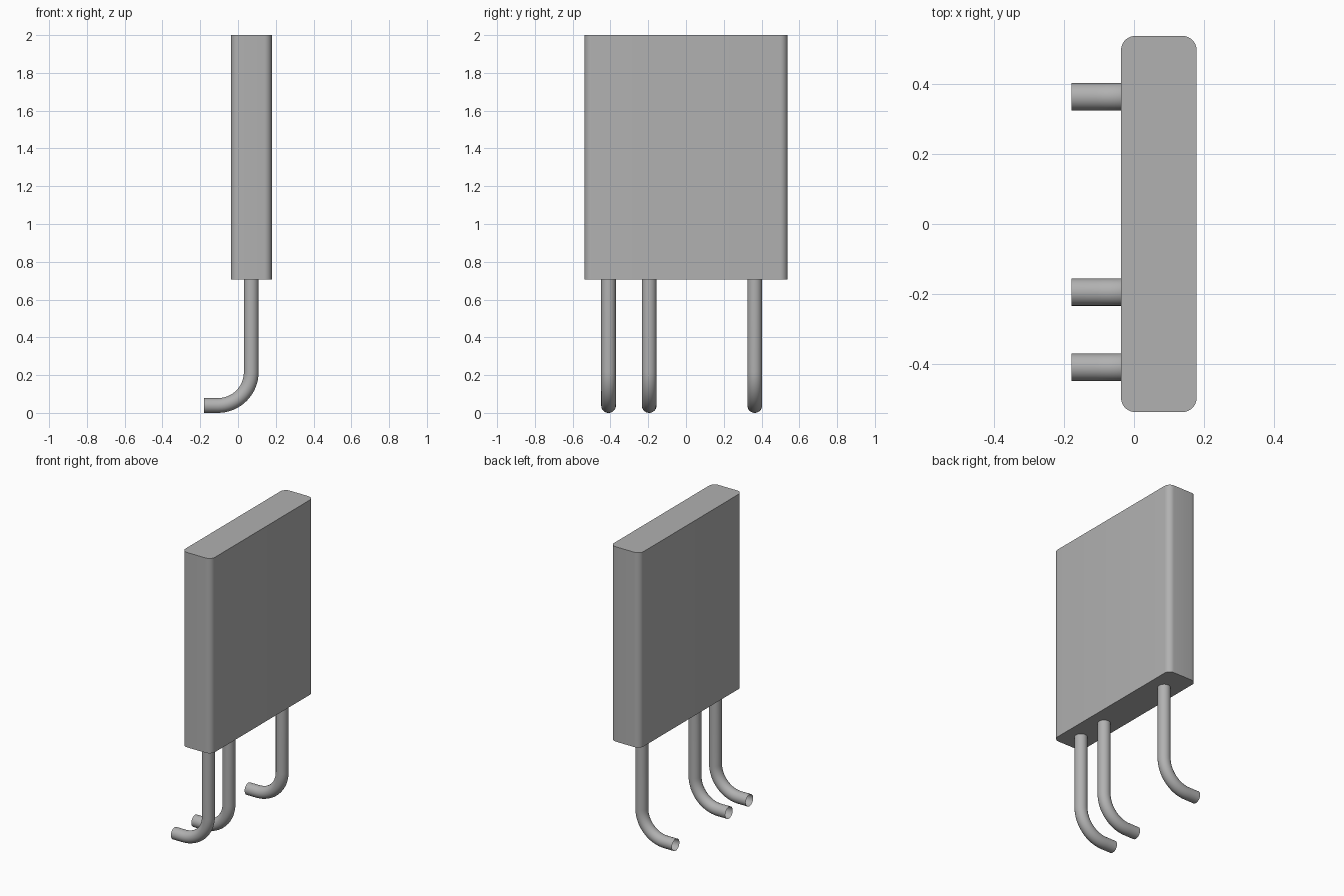
import bpy, bmesh
from math import sin, cos, pi, radians

if "Cube" in bpy.data.objects:
    bpy.data.objects.remove(bpy.data.objects["Cube"])

LEAD_R = 0.039
BEND_R = 0.177
LEAD_X = 0.07
BODY_Z = 0.706

# Mid grey shared by every part
grey = bpy.data.materials.new("mid_grey")
grey.diffuse_color = (0.44, 0.44, 0.44, 1)
grey.use_nodes = True
grey.node_tree.nodes["Principled BSDF"].inputs["Base Color"].default_value = grey.diffuse_color


def finish(obj):
    # Smooth curved walls, keep hard edges sharp
    bpy.ops.object.select_all(action='DESELECT')
    obj.select_set(True)
    bpy.context.view_layer.objects.active = obj
    bpy.ops.object.shade_smooth_by_angle(angle=radians(30))


def add_mesh(name, bm):
    bmesh.ops.recalc_face_normals(bm, faces=bm.faces)
    mesh = bpy.data.meshes.new(name)
    bm.to_mesh(mesh)
    bm.free()
    mesh.materials.append(grey)
    obj = bpy.data.objects.new(name, mesh)
    bpy.context.collection.objects.link(obj)
    finish(obj)
    return obj


def rounded_slab(name, x0, x1, y0, y1, z0, z1, radius, steps=8):
    # Rounded rectangle outline extruded upward
    corners = [(x1 - radius, y1 - radius), (x0 + radius, y1 - radius),
               (x0 + radius, y0 + radius), (x1 - radius, y0 + radius)]
    bm = bmesh.new()
    outline = []
    for i, (cx, cy) in enumerate(corners):
        for s in range(steps + 1):
            a = pi / 2 * (i + s / steps)
            outline.append(bm.verts.new((cx + radius * cos(a),
                                         cy + radius * sin(a), z0)))
    base = bm.faces.new(outline)
    top = bmesh.ops.extrude_face_region(bm, geom=[base], use_keep_orig=True)
    moved = [g for g in top['geom'] if isinstance(g, bmesh.types.BMVert)]
    bmesh.ops.translate(bm, verts=moved, vec=(0, 0, z1 - z0))
    return add_mesh(name, bm)


def bent_lead(name, y, sides=32, steps=16):
    # Path in the xz plane: (x, z, direction angle), straight - bend - straight
    cx, cz = LEAD_X - BEND_R, LEAD_R + BEND_R
    path = [(LEAD_X, BODY_Z, 0)]
    for s in range(steps + 1):
        a = -pi / 2 * s / steps
        path.append((cx + BEND_R * cos(a), cz + BEND_R * sin(a), a))
    path.append((-0.179, LEAD_R, -pi / 2))

    # Open-ended tube swept along the path
    bm = bmesh.new()
    rings = []
    for x, z, a in path:
        ring = []
        for i in range(sides):
            t = 2 * pi * i / sides
            out = LEAD_R * cos(t)
            ring.append(bm.verts.new((x + out * cos(a), y + LEAD_R * sin(t),
                                      z + out * sin(a))))
        rings.append(ring)
    for r0, r1 in zip(rings, rings[1:]):
        for i in range(sides):
            j = (i + 1) % sides
            bm.faces.new((r0[i], r0[j], r1[j], r1[i]))
    return add_mesh(name, bm)


# Flat component body
rounded_slab("body", -0.037, 0.179, -0.538, 0.538, BODY_Z, 2.0, 0.04)

# Three bent leads, unevenly spaced
for n, y in enumerate((-0.41, -0.195, 0.364), 1):
    bent_lead(f"lead_{n}", y)
